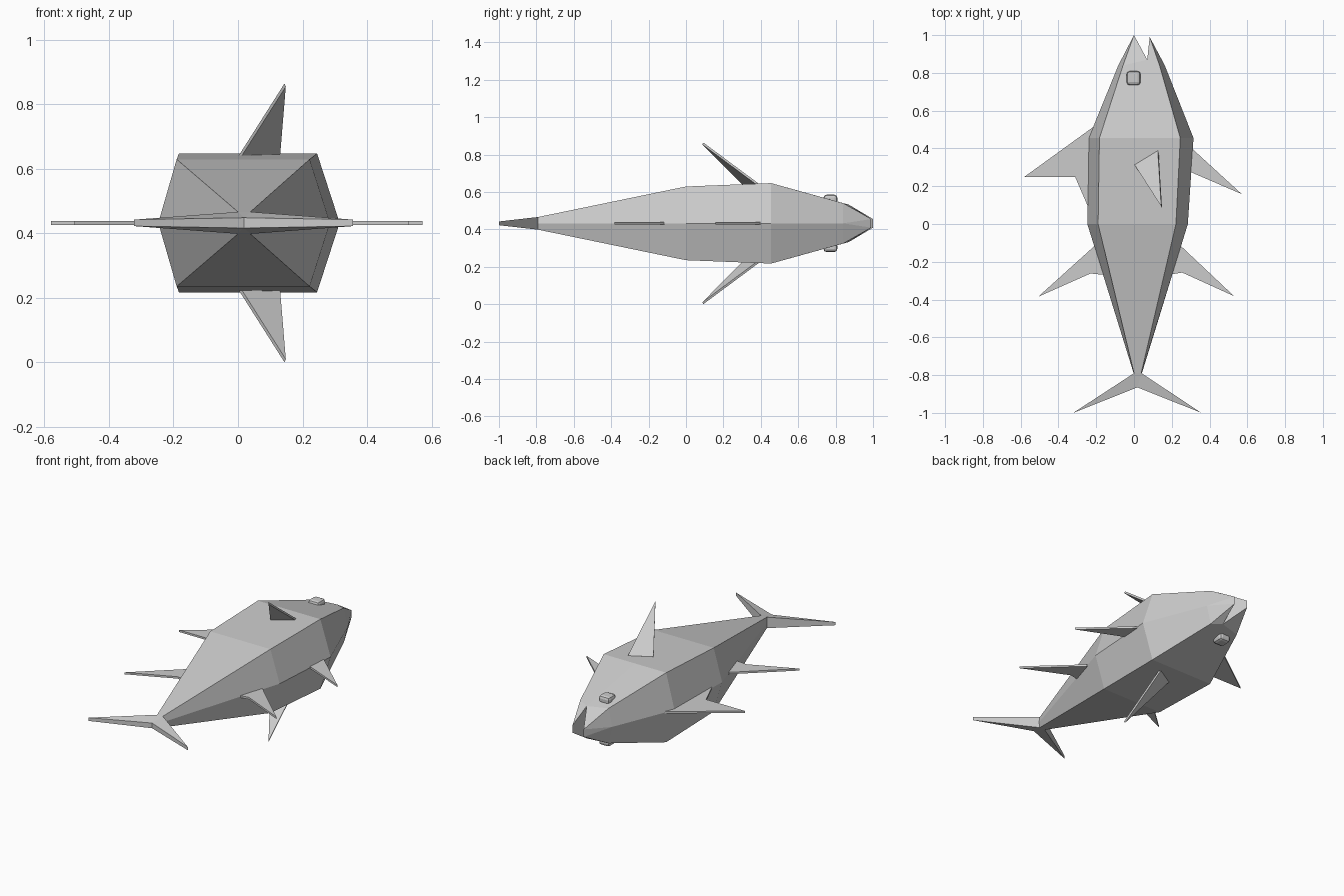
import bpy, bmesh
from mathutils import Vector

if "Cube" in bpy.data.objects:
    bpy.data.objects.remove(bpy.data.objects["Cube"])

ZC = 0.4325  # mid-plane of the fish, which lies on its side


def make(name, verts, faces):
    bm = bmesh.new()
    vs = [bm.verts.new(v) for v in verts]
    for f in faces:
        bm.faces.new([vs[i] for i in f])
    bmesh.ops.recalc_face_normals(bm, faces=bm.faces)
    me = bpy.data.meshes.new(name)
    bm.to_mesh(me)
    bm.free()
    ob = bpy.data.objects.new(name, me)
    bpy.context.collection.objects.link(ob)
    return ob


def plate(name, pts, offset):
    """Thin closed plate: outline points shifted both ways by an offset vector."""
    n = len(pts)
    verts = [Vector(p) + offset for p in pts] + [Vector(p) - offset for p in pts]
    faces = [list(range(n)), list(range(2 * n - 1, n - 1, -1))]
    faces += [[i, (i + 1) % n, (i + 1) % n + n, i + n] for i in range(n)]
    return make(name, verts, faces)


# Body: eight-point rings (y, x outer left, flat left, middle, flat right, outer right, half height)
rings = [
    (-0.79, -0.002, 0.0, 0.02, 0.038, 0.042, 0.034),
    (0.0, -0.247, -0.19, 0.02, 0.222, 0.285, 0.197),
    (0.455, -0.24, -0.183, 0.03, 0.245, 0.315, 0.215),
    (0.84, -0.083, -0.058, 0.07, 0.135, 0.163, 0.108),
]
verts, faces = [], []
for y, l, tl, m, tr, r, h in rings:
    ym = y + 0.03 if y > 0.8 else y
    hm = h - 0.008 if y > 0.8 else h
    verts += [(l, y, ZC), (tl, y, ZC + h), (m, ym, ZC + hm), (tr, y, ZC + h),
              (r, y, ZC), (tr, y, ZC - h), (m, ym, ZC - hm), (tl, y, ZC - h)]
for k in range(len(rings) - 1):
    a = 8 * k
    faces += [[a + i, a + (i + 1) % 8, a + 8 + (i + 1) % 8, a + 8 + i] for i in range(8)]
faces.append(list(range(8)))

# Jaws: two wedges split by the mouth notch
L, TL, TM, TR, R, BR, BM, BL = range(24, 32)
verts += [(0, 1.0, ZC + 0.023), (0, 1.0, ZC - 0.023),
          (0.083, 0.99, ZC + 0.023), (0.083, 0.99, ZC - 0.023)]
for side, top, bot, t, b in ((L, TL, BL, 32, 33), (R, TR, BR, 34, 35)):
    faces += [[side, top, t], [top, TM, t], [TM, BM, b, t],
              [BM, bot, b], [bot, side, b], [side, t, b]]
make("body", verts, faces)

# Tail fin, thick at the root and thin at the tips
tail = [(0.0, -0.79, 0.034), (-0.322, -1.0, 0.010), (0.018, -0.865, 0.016),
        (0.357, -1.0, 0.010), (0.04, -0.79, 0.034)]
tv = [(x, y, ZC + s * h) for s in (1, -1) for x, y, h in tail]
tf = [[i, (i + 1) % 5, (i + 1) % 5 + 5, i + 5] for i in range(5)]
for o in (0, 5):
    tf += [[o, o + 1, o + 2], [o, o + 2, o + 4], [o + 4, o + 2, o + 3]]
make("tail_fin", tv, tf)

# Flat fins along the back and belly
fins = {
    "back_fin_front": [(-0.20, 0.525), (-0.58, 0.25), (-0.312, 0.25), (-0.23, 0.06)],
    "back_fin_rear": [(-0.18, -0.09), (-0.507, -0.385), (-0.23, -0.262), (-0.15, -0.27)],
    "belly_fin_front": [(0.29, 0.415), (0.571, 0.158), (0.30, 0.275), (0.28, 0.29)],
    "belly_fin_rear": [(0.22, -0.09), (0.53, -0.382), (0.255, -0.257), (0.18, -0.27)],
}
for name, pts in fins.items():
    plate(name, [(x, y, ZC) for x, y in pts], Vector((0, 0, 0.006)))

# Side fins and eyes, mirrored across the mid-plane
for side, s in (("upper", 1), ("lower", -1)):
    pts = [(0.005, 0.31, ZC + s * 0.205), (0.128, 0.385, ZC + s * 0.208),
           (0.146, 0.09, ZC + s * 0.427)]
    n = (Vector(pts[1]) - Vector(pts[0])).cross(Vector(pts[2]) - Vector(pts[0])).normalized()
    plate(side + "_side_fin", pts, n * 0.006)

    bm = bmesh.new()
    bmesh.ops.create_cube(bm, size=1.0)
    for v in bm.verts:
        v.co = Vector((v.co.x * 0.074, v.co.y * 0.074, v.co.z * 0.05))
    bmesh.ops.bevel(bm, geom=bm.edges[:], offset=0.016, segments=2, profile=0.5, affect='EDGES')
    me = bpy.data.meshes.new(side + "_eye")
    bm.to_mesh(me)
    bm.free()
    eye = bpy.data.objects.new(side + "_eye", me)
    eye.location = (-0.002, 0.772, ZC + s * 0.128)
    bpy.context.collection.objects.link(eye)
